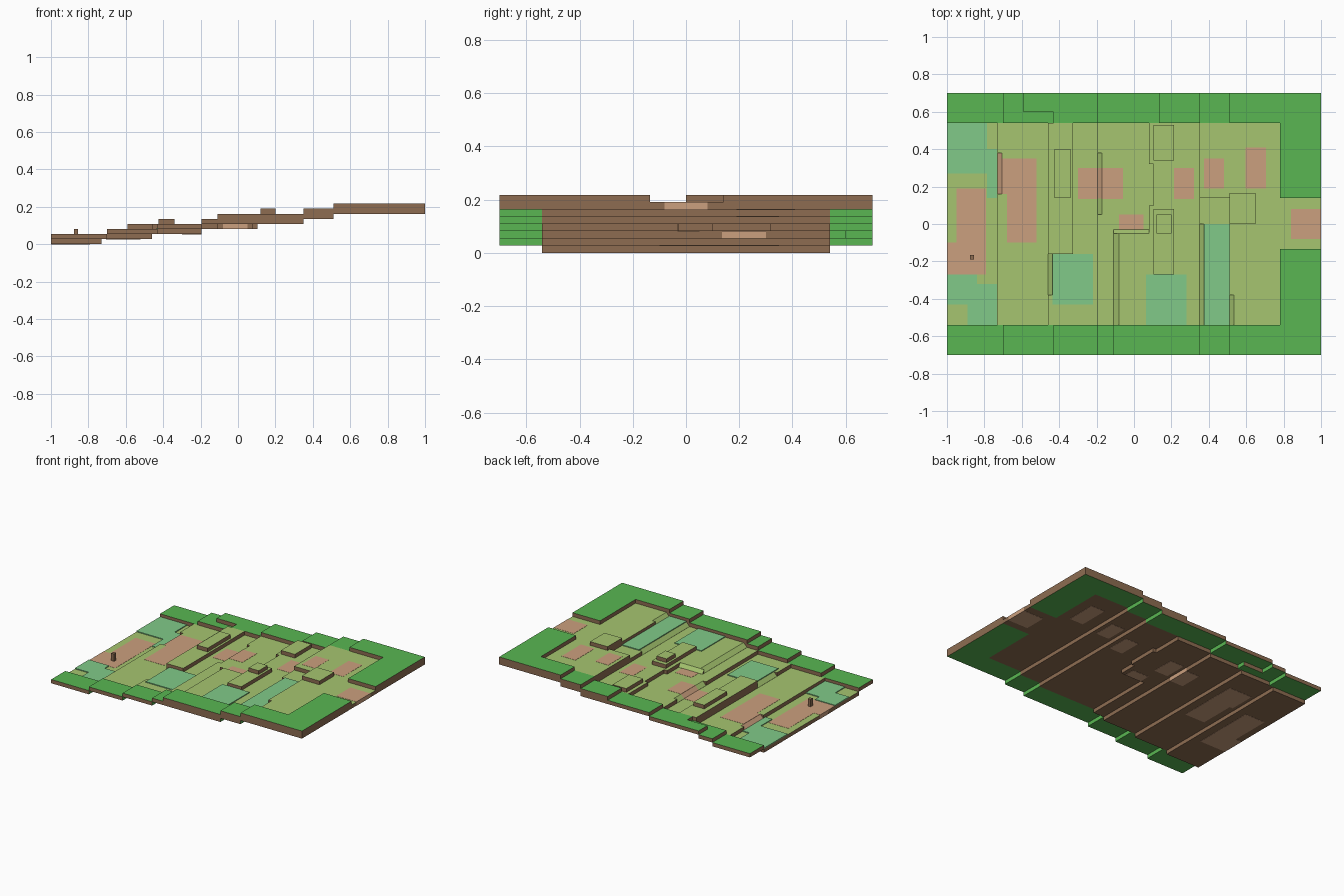
import bpy, bmesh

cube = bpy.data.objects.get("Cube")
if cube:
    bpy.data.objects.remove(cube)

U = 0.0271          # height of one terrace step
EDGE, SIDE = 0.54, 0.70


def material(name, rgb):
    m = bpy.data.materials.new(name)
    m.use_nodes = True
    m.diffuse_color = (*rgb, 1)
    m.node_tree.nodes["Principled BSDF"].inputs["Base Color"].default_value = (*rgb, 1)
    return m


EARTH = material("brown earth", (0.27, 0.152, 0.083))
HEDGE = material("deep green", (0.10, 0.47, 0.085))
GRASS = material("light grass", (0.38, 0.56, 0.16))
PATH = material("tan path", (0.60, 0.35, 0.21))
TEAL = material("teal grass", (0.22, 0.59, 0.25))


def top_rule(n, c):
    return 0 if n.z > 0.3 else 1


def hedge_rule(n, c):
    inner_end = n.x > 0.9 and c.x < 0.9
    return 0 if abs(n.z) > 0.3 or inner_end else 1


def build(name, boxes, mats, rule=None, slope=None):
    """Join boxes (x0, x1, y0, y1, z0, z1); slope drops the top edge facing -x or +y."""
    bm = bmesh.new()
    for x0, x1, y0, y1, z0, z1 in boxes:
        made = bmesh.ops.create_cube(bm, size=1)["verts"]
        for v in made:
            low = slope and v.co.z > 0 and ((slope == "-x" and v.co.x < 0) or
                                            (slope == "+y" and v.co.y > 0))
            v.co = (x1 if v.co.x > 0 else x0,
                    y1 if v.co.y > 0 else y0,
                    z0 + 0.0005 if low else (z1 if v.co.z > 0 else z0))
    bm.normal_update()
    if rule:
        for f in bm.faces:
            f.material_index = rule(f.normal, f.calc_center_median())
    me = bpy.data.meshes.new(name)
    bm.to_mesh(me)
    bm.free()
    for m in mats:
        me.materials.append(m)
    ob = bpy.data.objects.new(name, me)
    bpy.context.collection.objects.link(ob)
    return ob


def layer(name, k, rects, mats=(GRASS, EARTH), rule=top_rule, thick=1):
    """Slabs whose top sits k steps up."""
    build(name, [(*r, (k - thick) * U, k * U) for r in rects], mats, rule)


def ramp(name, k, rect, mat=GRASS, slope="-x"):
    build(name, [(*rect, (k - 1) * U, k * U)], (mat, EARTH), top_rule, slope)


def with_notch(x0, x1, a, b, w=0.025):
    """Strip over the full depth with a notch for a ramp on its -x edge."""
    return [(x0 + w, x1, -EDGE, EDGE)] + [(x0, x0 + w, y0, y1)
            for y0, y1 in ((-EDGE, a), (b, EDGE)) if y1 - y0 > 0.001]


# Terraced floors
layer("floor_1", 1, [(-1, -0.73, -EDGE, EDGE)])
layer("floor_2", 2, with_notch(-0.73, -0.46, 0.16, 0.38))
layer("floor_3", 3, with_notch(-0.46, -0.195, -0.38, -0.16))
layer("floor_4", 4, with_notch(-0.195, -0.11, 0.05, 0.38)
      + [(-0.11, 0.08, -0.03, EDGE), (0.08, 0.105, 0.10, 0.32)])
layer("floor_5", 5, [(-0.08, 0.08, -EDGE, -0.05), (0.08, 0.105, -EDGE, 0.10),
                     (0.08, 0.105, 0.32, EDGE), (0.105, 0.35, -EDGE, EDGE)])
layer("floor_6", 6, with_notch(0.35, 0.51, -EDGE, 0))
layer("floor_7", 7, with_notch(0.51, 0.78, -EDGE, -0.38) + [(0.78, 1, -0.135, 0.14)])

# Ramps between terraces
ramp("ramp_1", 2, (-0.73, -0.705, 0.16, 0.38), PATH)
ramp("ramp_2", 3, (-0.46, -0.435, -0.38, -0.16))
ramp("ramp_3_south", 4, (-0.195, -0.17, 0.05, 0.135))
ramp("ramp_3_path", 4, (-0.195, -0.17, 0.135, 0.30), PATH)
ramp("ramp_3_north", 4, (-0.195, -0.17, 0.30, 0.38))
ramp("ramp_4_long", 5, (-0.11, -0.08, -EDGE, -0.05))
ramp("ramp_4_end", 5, (-0.11, 0.08, -0.05, -0.03), GRASS, "+y")
ramp("ramp_5", 6, (0.35, 0.375, -EDGE, 0))
ramp("ramp_6", 7, (0.51, 0.535, -EDGE, -0.38))

# Raised mounds and blocks standing on the floors
layer("mound_west", 4, [(-0.46, -0.325, -0.16, EDGE)])
layer("mound_west_block", 5, [(-0.425, -0.34, 0.14, 0.40)])
layer("mound_centre", 6, [(0.105, 0.215, -0.27, 0.08)])
layer("mound_centre_block", 7, [(0.12, 0.20, -0.05, 0.05)])
layer("mound_north", 6, [(0.105, 0.215, 0.34, 0.53)])
layer("shelf_north", 7, [(0.35, 0.51, 0.14, EDGE)])
layer("block_east", 8, [(0.51, 0.65, 0, 0.165)])
layer("post", 3, [(-0.878, -0.855, -0.19, -0.166)], (EARTH,), None, 2)


# Stepped hedge border
def hedge(name, k, rects, thick=1):
    layer(name, k, rects, (HEDGE, EARTH), hedge_rule, thick)


front_steps = [-1, -0.70, -0.43, -0.195, -0.11, 0.35, 0.51, 1]
for i, (a, b) in enumerate(zip(front_steps, front_steps[1:])):
    hedge(f"front_hedge_{i + 1}", i + 2, [(a, b, -SIDE, -EDGE)], 2 if i > 3 else 1)

back_steps = [-1, -0.70, -0.43, -0.195, 0.135, 0.35, 0.51, 1]
for i, (a, b) in enumerate(zip(back_steps, back_steps[1:])):
    rects = [(a, b, EDGE, SIDE)]
    if i == 1:
        rects = [(a, -0.59, EDGE, SIDE), (-0.59, b, EDGE, 0.60)]
    if i == 2:
        rects.append((-0.59, a, 0.60, SIDE))
    hedge(f"back_hedge_{i + 1}", i + 2, rects, 2 if i > 3 else 1)
hedge("right_end_hedge", 8, [(0.78, 1, -EDGE, -0.135), (0.78, 1, 0.14, EDGE)], 2)


# Path patches running through the floor slabs
def path(name, k, rects):
    e = 0.0012
    build(name, [(x0, x1, y0, y1, (k - 1) * U - e, k * U + e)
                 for x0, x1, y0, y1 in rects], (PATH,))


path("path_1", 1, [(-0.95, -0.79, -0.27, 0.19), (-1, -0.95, -0.27, -0.10)])
path("path_2", 2, [(-0.68, -0.52, -0.10, 0.35), (-0.705, -0.68, 0.16, 0.35)])
path("path_3", 3, [(-0.30, -0.194, 0.135, 0.30)])
path("path_4", 4, [(-0.17, -0.06, 0.135, 0.30), (-0.08, 0.05, -0.031, 0.05)])
path("path_5", 5, [(0.215, 0.32, 0.135, 0.30)])
path("path_6", 6, [(0.375, 0.48, 0.19, 0.35)])
path("path_6_shelf", 7, [(0.375, 0.48, 0.19, 0.35)])
path("path_7", 7, [(0.595, 0.705, 0.19, 0.41), (0.84, 1.0005, -0.08, 0.08)])


# Thin tall-grass plates
def plate(name, k, rects):
    build(name, [(*r, k * U, k * U + 0.006) for r in rects], (TEAL,))


plate("grass_northwest", 1, [(-1, -0.785, 0.27, EDGE), (-0.785, -0.732, 0.14, 0.40)])
plate("grass_southwest", 1, [(-1, -0.89, -0.43, -0.27), (-0.89, -0.84, -EDGE, -0.27),
                             (-0.84, -0.732, -EDGE, -0.32)])
plate("grass_west", 3, [(-0.435, -0.22, -0.43, -0.16)])
plate("grass_centre", 5, [(0.065, 0.28, -EDGE, -0.27)])
plate("grass_east", 6, [(0.375, 0.51, -EDGE, 0)])
